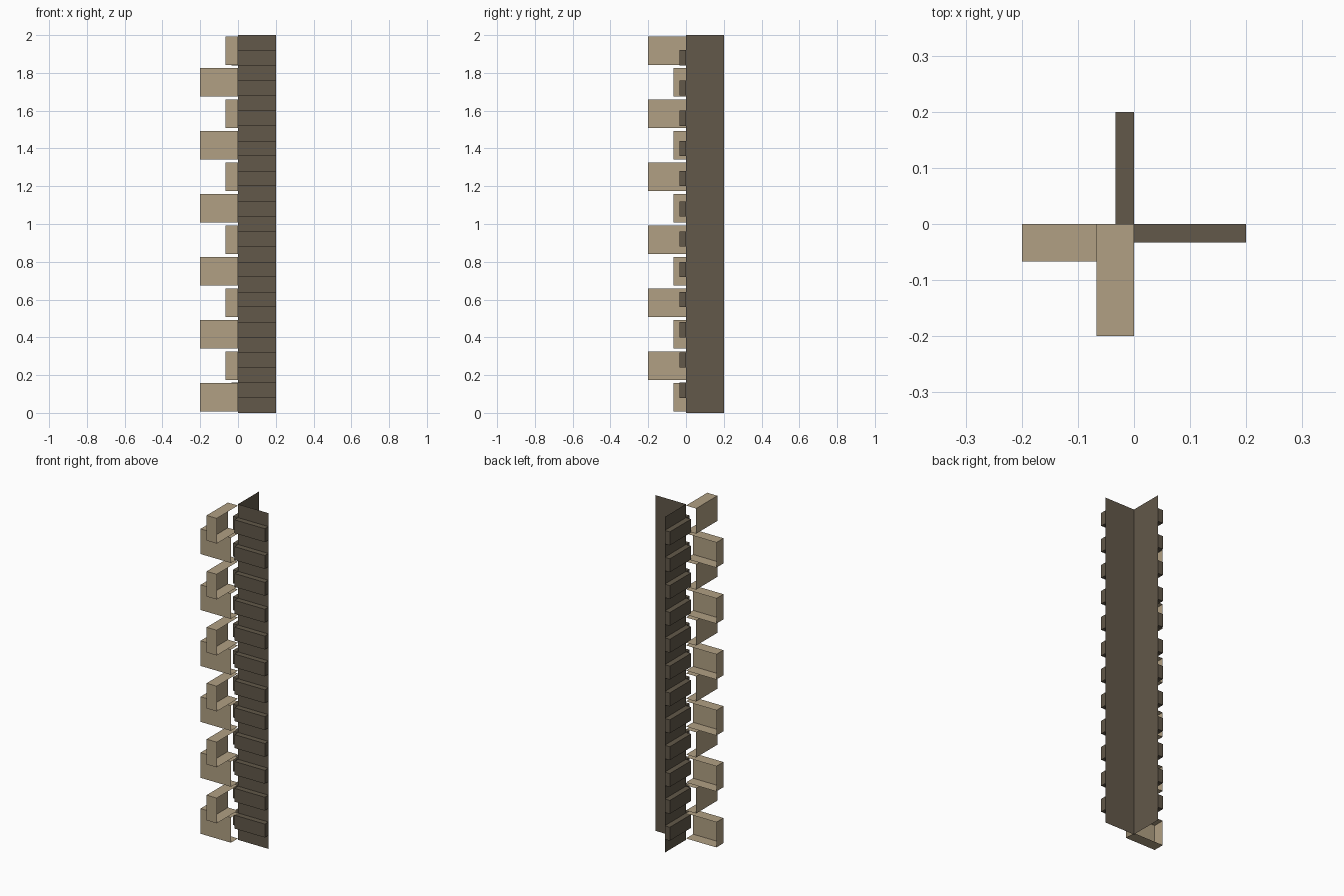
import bpy, bmesh
from mathutils import Vector

if "Cube" in bpy.data.objects:
    bpy.data.objects.remove(bpy.data.objects["Cube"])


def material(name, rgb):
    mat = bpy.data.materials.new(name)
    mat.use_nodes = True
    mat.diffuse_color = (*rgb, 1)
    mat.node_tree.nodes["Principled BSDF"].inputs["Base Color"].default_value = (*rgb, 1)
    return mat


stone = material("light stone", (0.440, 0.352, 0.227))
bark = material("dark brown", (0.122, 0.098, 0.067))


def finish(name, bm, mat):
    mesh = bpy.data.meshes.new(name)
    bm.to_mesh(mesh)
    bm.free()
    mesh.materials.append(mat)
    obj = bpy.data.objects.new(name, mesh)
    bpy.context.collection.objects.link(obj)


def box(name, lo, hi, mat, open_axes):
    """Box whose faces lying on zero along each open axis are left out."""
    lo, hi = Vector(lo), Vector(hi)
    bm = bmesh.new()
    bmesh.ops.create_cube(bm, size=1)
    for v in bm.verts:
        v.co = (lo + hi) / 2 + v.co * (hi - lo)
    gone = [f for f in bm.faces
            if any(all(abs(v.co[a]) < 1e-4 for v in f.verts) for a in open_axes)]
    bmesh.ops.delete(bm, geom=gone, context='FACES')
    finish(name, bm, mat)


def panel(name, end, flip):
    """Full-height sheet from the corner line out to end."""
    bm = bmesh.new()
    corners = [(0, 0, 0), (*end, 0), (*end, HEIGHT), (0, 0, HEIGHT)]
    face = bm.faces.new([bm.verts.new(c) for c in corners])
    if flip:
        face.normal_flip()
    finish(name, bm, mat=bark)


HEIGHT, ARM = 2.0, 0.2

# two sheets meeting at the corner
panel("side_panel", (ARM, 0), True)
panel("rear_panel", (0, ARM), False)

# horizontal ribs on both sheets
RIBS, RIB_H, RIB_D = 12, 0.08, 0.0333
for i in range(RIBS):
    z = RIB_H * (2 * i + 1)
    box(f"side_rib_{i}", (0, -RIB_D, z), (ARM, 0, z + RIB_H), bark, [1])
    box(f"rear_rib_{i}", (-RIB_D, 0, z), (0, ARM, z + RIB_H), bark, [0])

# alternating corner stones, open toward the corner
STONES, GAP, STONE_D = 12, 0.0083, 0.0667
pitch = HEIGHT / STONES
for i in range(STONES):
    z0, z1 = i * pitch + GAP, (i + 1) * pitch - GAP
    w, d = (ARM, STONE_D) if i % 2 == 0 else (STONE_D, ARM)
    box(f"corner_stone_{i}", (-w, -d, z0), (0, 0, z1), stone, [0, 1])
